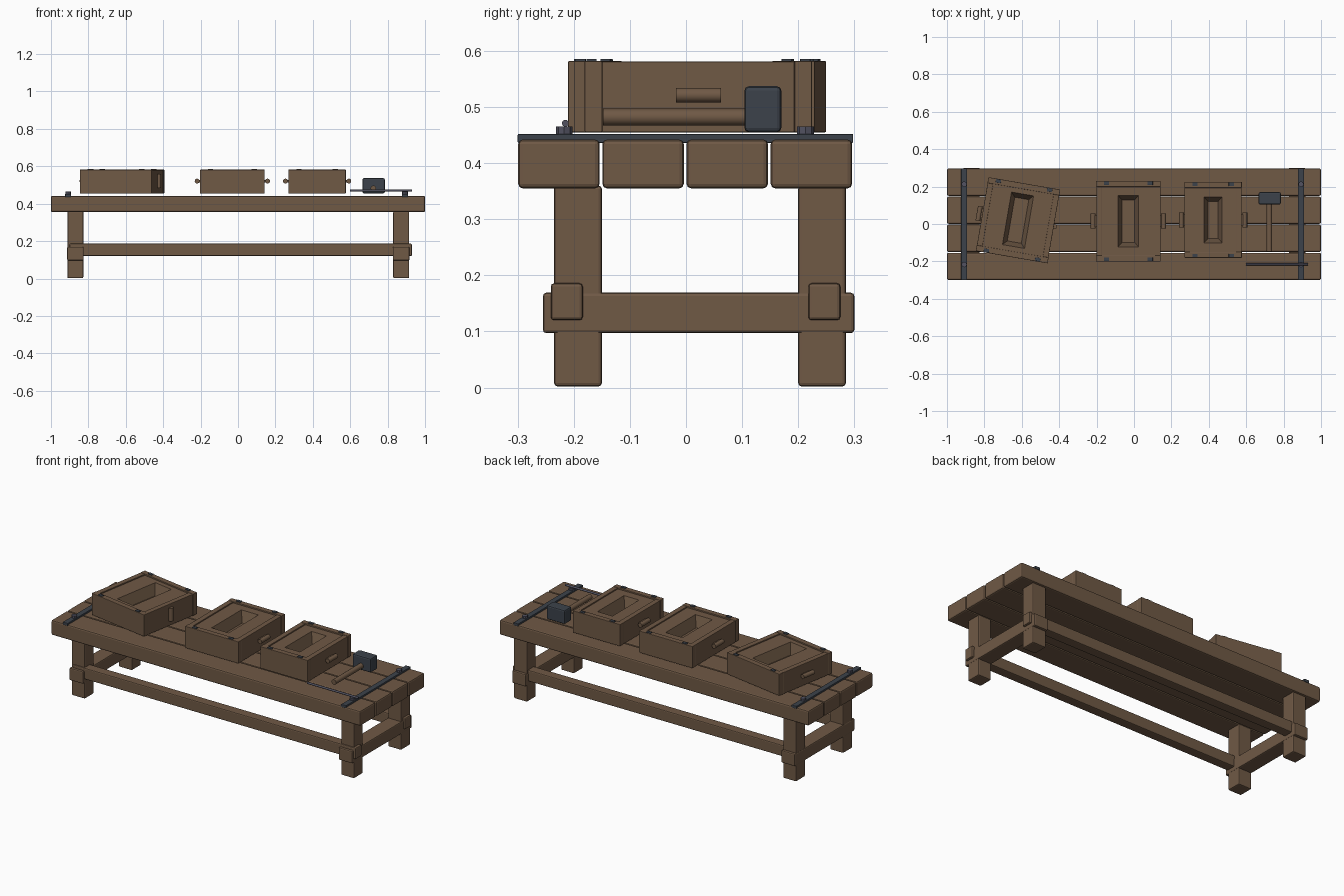
import bpy, bmesh, math
from mathutils import Matrix, Vector

cube = bpy.data.objects.get("Cube")
if cube:
    bpy.data.objects.remove(cube, do_unlink=True)


def material(name, rgb):
    m = bpy.data.materials.new(name)
    m.use_nodes = True
    m.diffuse_color = (*rgb, 1)
    m.node_tree.nodes["Principled BSDF"].inputs["Base Color"].default_value = (*rgb, 1)
    return m


WOOD = material("brown wood", (0.16, 0.10, 0.06))
IRON = material("dark iron", (0.045, 0.055, 0.07))
STEEL = material("grey steel", (0.085, 0.085, 0.12))


def finish(bm, name, mat, place=None, bevel=0, smooth=False):
    """Turn a bmesh into a named object, optionally placed and bevelled."""
    if place:
        bm.transform(place)
    bmesh.ops.recalc_face_normals(bm, faces=bm.faces)
    mesh = bpy.data.meshes.new(name)
    bm.to_mesh(mesh)
    bm.free()
    mesh.materials.append(mat)
    ob = bpy.data.objects.new(name, mesh)
    bpy.context.collection.objects.link(ob)
    if bevel:
        mod = ob.modifiers.new("soft edges", "BEVEL")
        mod.width = bevel
        mod.segments = 2
    if smooth:
        bpy.ops.object.select_all(action="DESELECT")
        ob.select_set(True)
        bpy.context.view_layer.objects.active = ob
        bpy.ops.object.shade_smooth_by_angle(angle=math.radians(40))
    return ob


def block(name, mat, x, y, z, bevel=0.006, place=None):
    """Box spanning the given (low, high) ranges."""
    bm = bmesh.new()
    bmesh.ops.create_cube(bm, size=1)
    for v in bm.verts:
        v.co = Vector([(a + b) / 2 + c * (b - a) for (a, b), c in zip((x, y, z), v.co)])
    return finish(bm, name, mat, place, bevel)


def rod(name, mat, start, end, r, place=None, sides=16):
    """Cylinder between two points."""
    a, b = Vector(start), Vector(end)
    bm = bmesh.new()
    bmesh.ops.create_cone(bm, cap_ends=True, segments=sides, radius1=r, radius2=r,
                          depth=(b - a).length)
    turn = (b - a).to_track_quat("Z", "Y").to_matrix().to_4x4()
    bm.transform(Matrix.Translation((a + b) / 2) @ turn)
    return finish(bm, name, mat, place, smooth=True)


# Table top planks
for i in range(4):
    y = -0.299 + i * 0.15
    block(f"plank_{i + 1}", WOOD, (-1, 1), (y, y + 0.145), (0.355, 0.442), 0.008)

# Legs, cross rails and long rails
for side, x in (("right", -0.912), ("left", 0.83)):
    for end, y in (("front", -0.235), ("back", 0.2)):
        block(f"{end}_{side}_leg", WOOD, (x, x + 0.085), (y, y + 0.085), (0.002, 0.36))
    block(f"{side}_cross_rail", WOOD, (x - 0.002, x + 0.087), (-0.255, 0.3), (0.097, 0.169))
for end, y in (("front", -0.241), ("back", 0.218)):
    block(f"{end}_long_rail", WOOD, (-0.9, 0.93), (y, y + 0.057), (0.12, 0.186))

# Iron straps with bolts
for side, x in (("right", -0.908), ("left", 0.893)):
    block(f"{side}_strap", IRON, (x - 0.016, x + 0.016), (-0.3, 0.298), (0.436, 0.452), 0.002)
    for end, y in (("front", -0.217), ("back", 0.213)):
        rod(f"{side}_{end}_bolt", STEEL, (x, y, 0.45), (x, y, 0.465), 0.015, sides=8)


def mould(name, cx, cy, w, l, hole_w, hole_l, angle=0, upright=False):
    """Wooden mould box with a sunken tapered tray, handles and top clips."""
    place = Matrix.Translation((cx, cy, 0)) @ Matrix.Rotation(math.radians(angle), 4, "Z")
    hw, hl, t, low, top = w / 2, l / 2, 0.031, 0.455, 0.582

    # Frame boards
    for s, label in ((-1, "front"), (1, "back")):
        y = sorted((s * hl, s * (hl - t)))
        block(f"{name}_{label}_board", WOOD, (-hw, hw), y, (low, top), 0.002, place)
    for s, label in ((-1, "right"), (1, "left")):
        x = sorted((s * (hw - 0.001), s * (hw - t)))
        block(f"{name}_{label}_board", WOOD, x, (t - hl, hl - t), (low, top - 0.001), 0.002, place)

    # Sunken panel with tapered hollow, lofted through rectangles
    bm = bmesh.new()
    rings = []
    for a, b, z in ((hw - t, hl - t, low), (hw - t, hl - t, top - 0.008),
                    (hole_w / 2, hole_l / 2, top - 0.008),
                    (hole_w / 2 - 0.022, hole_l / 2 - 0.024, top - 0.07)):
        rings.append([bm.verts.new((sx * a, sy * b, z))
                      for sx, sy in ((-1, -1), (1, -1), (1, 1), (-1, 1))])
    for r0, r1 in zip(rings, rings[1:]):
        for i in range(4):
            j = (i + 1) % 4
            bm.faces.new((r0[i], r0[j], r1[j], r1[i]))
    bm.faces.new(rings[0])
    bm.faces.new(rings[-1])
    finish(bm, f"{name}_hollow_panel", WOOD, place)

    # Side handles
    for s, label in ((-1, "right"), (1, "left")):
        x = s * (hw + 0.016)
        if upright and s > 0:
            x = s * (hw + 0.004)
            a, b = (x, 0, 0.485), (x, 0, 0.56)
        else:
            a, b = (x, -0.04, 0.521), (x, 0.04, 0.521)
        rod(f"{name}_{label}_handle", WOOD, a, b, 0.013, place)
        if not (upright and s > 0):
            block(f"{name}_{label}_handle_mount", WOOD, sorted((s * (hw - 0.005), x)),
                  (-0.03, 0.03), (0.514, 0.528), 0, place)

    # Metal clips over the end boards
    for sx in (-1, 1):
        for sy in (-1, 1):
            x, y = sx * (hw - 0.056), sy * (hl - 0.012)
            block(f"{name}_clip", IRON, (x - 0.014, x + 0.014), (y - 0.009, y + 0.009),
                  (top - 0.003, top + 0.004), 0.001, place)


mould("large_mould", -0.62, 0.02, 0.39, 0.40, 0.12, 0.285, -9.8, True)
mould("middle_mould", -0.03, 0.015, 0.345, 0.43, 0.11, 0.275)
mould("small_mould", 0.423, 0.022, 0.307, 0.405, 0.097, 0.245)

# Mallet
block("mallet_head", IRON, (0.666, 0.785), (0.104, 0.17), (0.455, 0.537), 0.008)
rod("mallet_handle", WOOD, (0.724, -0.148, 0.482), (0.724, 0.12, 0.482), 0.015)

# Thin metal poker
rod("poker", STEEL, (0.6, -0.215, 0.471), (0.93, -0.215, 0.471), 0.006)
